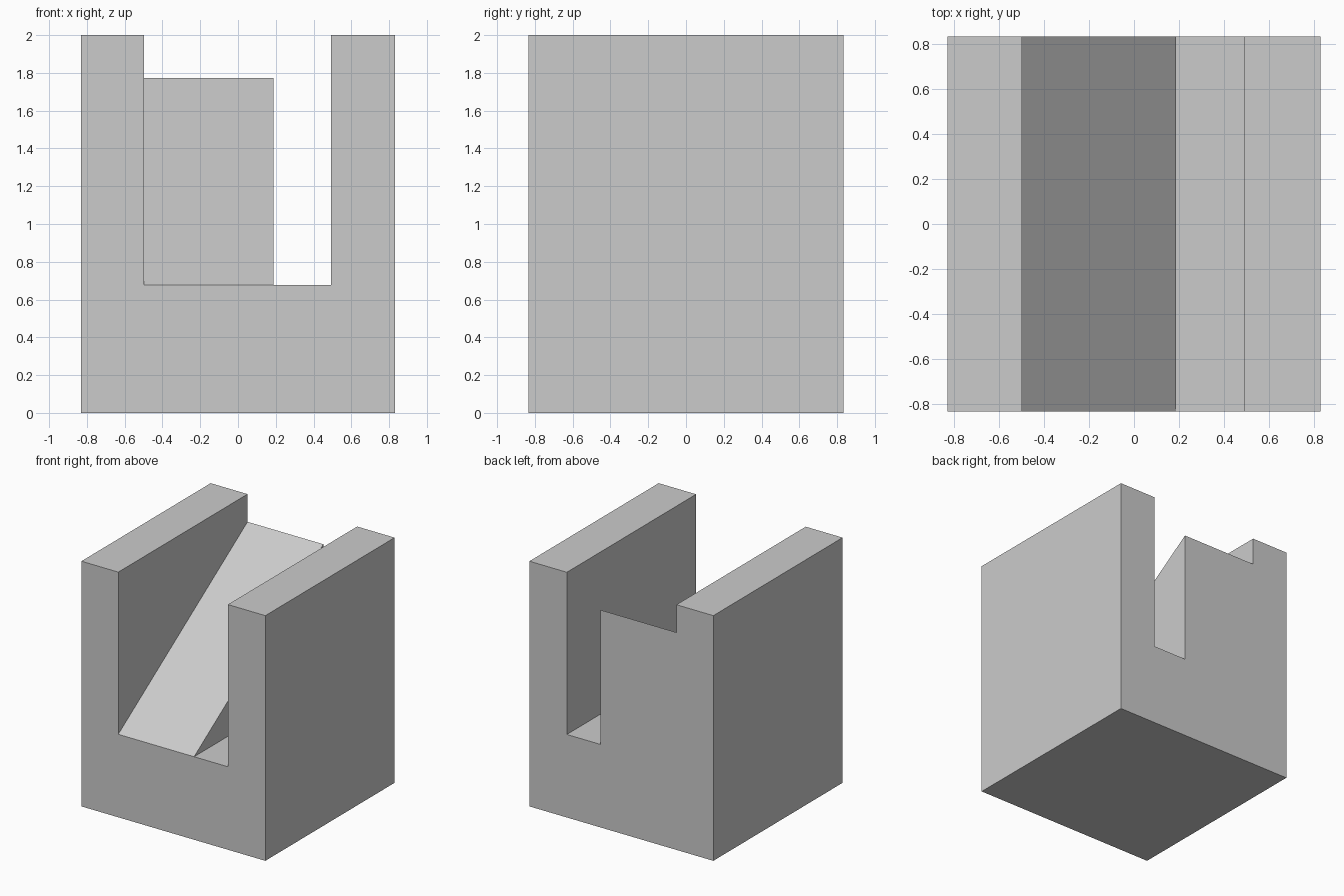
import bpy

if "Cube" in bpy.data.objects:
    bpy.data.objects.remove(bpy.data.objects["Cube"])

HALF_X, HALF_Y, TOP = 0.83, 0.833, 2.0
SLOT_L, SLOT_R, FLOOR = -0.497, 0.492, 0.677
RAMP_R, RAMP_TOP = 0.187, 1.774


def prism(name, start, end):
    """Join two matching outlines (counter-clockwise seen from the start side)."""
    n = len(start)
    faces = [list(range(n)), list(range(2 * n - 1, n - 1, -1))]
    faces += [[i, i + n, (i + 1) % n + n, (i + 1) % n] for i in range(n)]
    mesh = bpy.data.meshes.new(name)
    mesh.from_pydata(start + end, [], faces)
    mesh.update()
    obj = bpy.data.objects.new(name, mesh)
    bpy.context.collection.objects.link(obj)
    return obj


# Block with an open channel running front to back
u_profile = [(-HALF_X, 0), (HALF_X, 0), (HALF_X, TOP), (SLOT_R, TOP),
             (SLOT_R, FLOOR), (SLOT_L, FLOOR), (SLOT_L, TOP), (-HALF_X, TOP)]
block = prism("channel_block",
              [(x, -HALF_Y, z) for x, z in u_profile],
              [(x, HALF_Y, z) for x, z in u_profile])

# Ramp against the left wall, rising towards the back
side = [(-HALF_Y, FLOOR), (HALF_Y, RAMP_TOP), (HALF_Y, FLOOR)]
ramp = prism("ramp",
             [(SLOT_L, y, z) for y, z in side],
             [(RAMP_R, y, z) for y, z in side])

# Fuse the ramp into the block so no inner faces remain
fuse = block.modifiers.new("fuse_ramp", 'BOOLEAN')
fuse.operation = 'UNION'
fuse.solver = 'EXACT'
fuse.object = ramp
bpy.context.view_layer.objects.active = block
bpy.ops.object.modifier_apply(modifier=fuse.name)
bpy.data.objects.remove(ramp)
